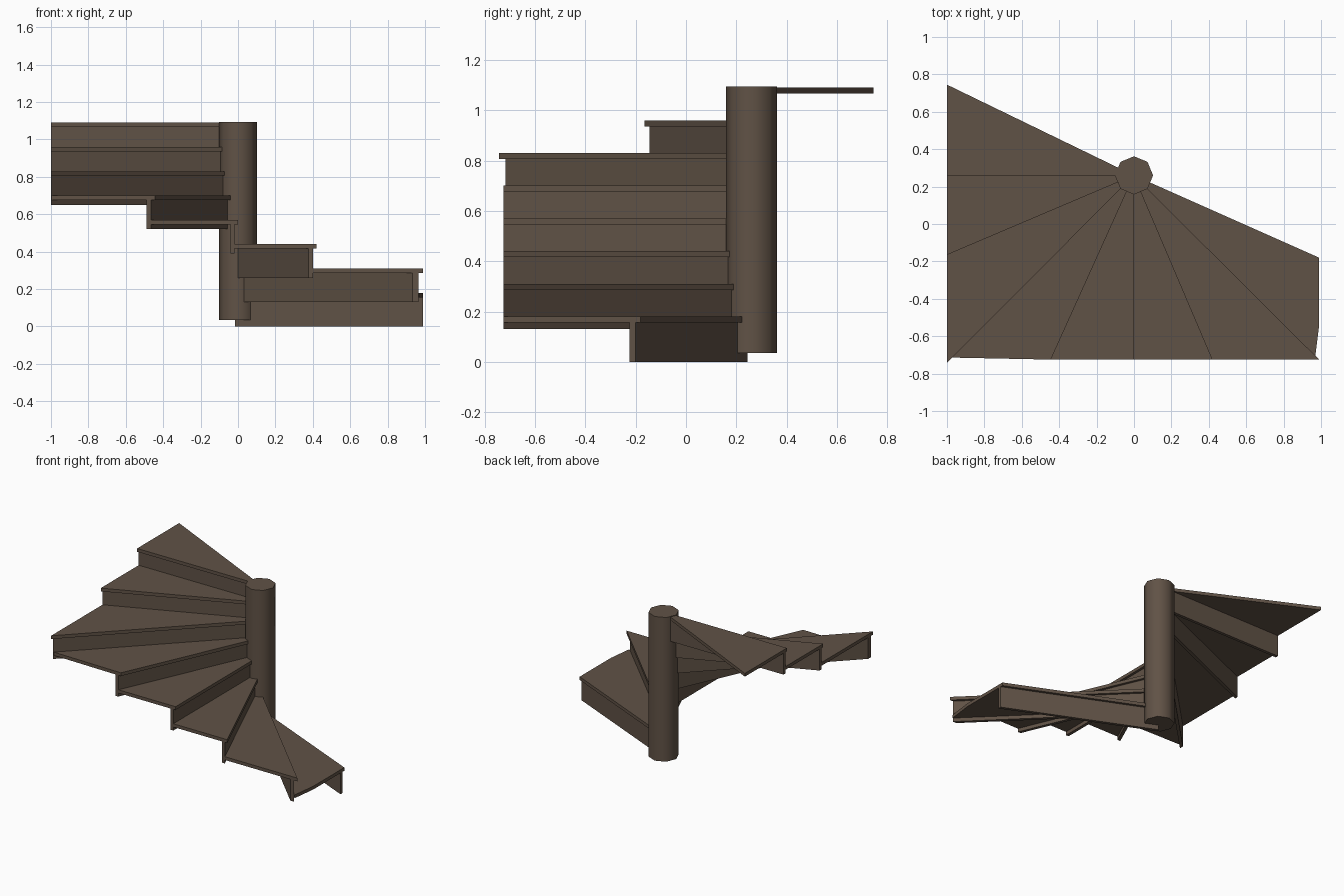
import bpy, bmesh, math
from mathutils import Vector

if "Cube" in bpy.data.objects:
    bpy.data.objects.remove(bpy.data.objects["Cube"])

wood = bpy.data.materials.new("dark brown wood")
wood.diffuse_color = (0.118, 0.085, 0.061, 1)
wood.use_nodes = True
wood.node_tree.nodes["Principled BSDF"].inputs["Base Color"].default_value = wood.diffuse_color

CENTRE = Vector((0, 0.26))      # newel post axis
RISE, TOP0 = 0.13, 0.05         # step height, tread top offset
THICK = 0.024                   # tread thickness
# where each tread's front edge meets the outer walls (last one = landing edge)
ENDS = [(0.99, -0.18), (0.99, -0.725), (0.42, -0.725), (0, -0.725),
        (-0.445, -0.725), (-1, -0.742), (-1, -0.165), (-1, 0.257), (-1, 0.745)]


def prism(name, pts, z0, z1):
    """Extrude a flat outline between two heights."""
    bm = bmesh.new()
    face = bm.faces.new([bm.verts.new((p[0], p[1], z0)) for p in pts])
    ext = bmesh.ops.extrude_face_region(bm, geom=[face])
    for v in ext["geom"]:
        if isinstance(v, bmesh.types.BMVert):
            v.co.z = z1
    bmesh.ops.recalc_face_normals(bm, faces=bm.faces)
    me = bpy.data.meshes.new(name)
    bm.to_mesh(me)
    bm.free()
    me.materials.append(wood)
    ob = bpy.data.objects.new(name, me)
    bpy.context.collection.objects.link(ob)
    return ob


def edge_line(i, offset):
    """Inner and outer point of front edge i, moved back by offset."""
    d = (Vector(ENDS[i]) - CENTRE).normalized()
    p = CENTRE + Vector((d.y, -d.x)) * offset
    hits = []
    if abs(d.x) > 1e-4:
        hits.append(((0.99 if d.x > 0 else -1.0) - p.x) / d.x)
    if d.y < -1e-4:
        hits.append((-0.725 - p.y) / d.y)
    return p, p + d * min(hits)


for i in range(8):
    top = TOP0 + RISE * (i + 1)
    # tread: wedge from its nosing back to the face of the next riser
    if i < 7:
        inner, outer = edge_line(i + 1, 0.02)
    else:
        inner, outer = CENTRE, Vector(ENDS[8])
    pts = [CENTRE, Vector(ENDS[i])]
    if i == 0:
        pts.append(Vector((0.99, -0.54)))
        outer = Vector((0.967, -0.725))
    pts.append(outer)
    if (inner - CENTRE).length > 0.001:
        pts.append(inner)
    prism(f"tread_{i + 1}", pts, top - THICK, top)

    # riser: board set just behind the nosing
    a, b = edge_line(i, 0.018)
    c, d = edge_line(i, 0.040)
    prism(f"riser_{i + 1}", [a, b, d, c], RISE * i, top - THICK)

# central newel post, eight sided with soft shading
post = prism("newel_post",
             [CENTRE + Vector((math.cos(k * math.pi / 4), math.sin(k * math.pi / 4))) * 0.102
              for k in range(8)], 0.035, 1.094)
for f in post.data.polygons:
    f.use_smooth = abs(f.normal.z) < 0.5
bpy.context.view_layer.objects.active = post
post.select_set(True)
bpy.ops.object.shade_smooth_by_angle(angle=math.radians(50))
